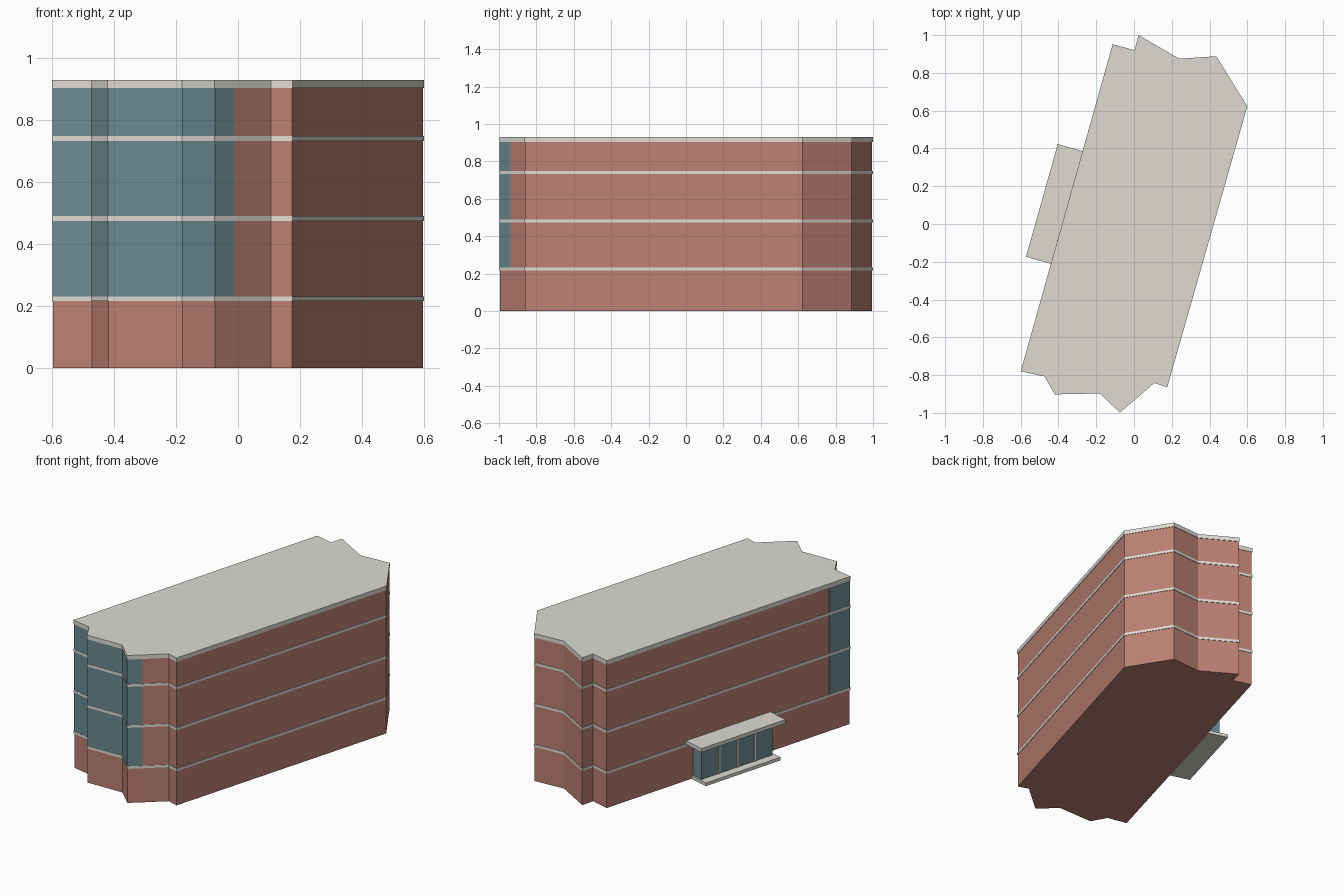
import bpy, bmesh
from mathutils import Vector

if "Cube" in bpy.data.objects:
    bpy.data.objects.remove(bpy.data.objects["Cube"])


def material(name, rgb):
    m = bpy.data.materials.new(name)
    m.diffuse_color = (*rgb, 1)
    m.use_nodes = True
    m.node_tree.nodes["Principled BSDF"].inputs["Base Color"].default_value = m.diffuse_color
    return m


BRICK = material("brick", (0.50, 0.215, 0.17))
GLASS = material("glass", (0.15, 0.26, 0.29))
STONE = material("stone", (0.73, 0.71, 0.65))

# Roof outline, counter-clockwise; points 0 and 6 are where the corner glazing ends
OUTLINE = [Vector(p) for p in [
    (-0.558, -0.631), (-0.60, -0.78), (-0.473, -0.807), (-0.42, -0.902),
    (-0.18, -0.897), (-0.075, -0.998), (-0.01, -0.943), (0.107, -0.842),
    (0.176, -0.864), (0.60, 0.623), (0.436, 0.888), (0.24, 0.875),
    (0.024, 1.0), (0.003, 0.92), (-0.113, 0.952)]]


def inset(pts, d):
    """Move every side of a counter-clockwise outline inwards by d, mitred."""
    out = []
    for i, p in enumerate(pts):
        e1 = (p - pts[i - 1]).normalized()
        e2 = (pts[(i + 1) % len(pts)] - p).normalized()
        n1, n2 = Vector((-e1.y, e1.x)), Vector((-e2.y, e2.x))
        out.append(p + (n1 + n2) * (d / (1 + n1.dot(n2))))
    return out


def finish(bm, name, mat):
    bmesh.ops.recalc_face_normals(bm, faces=bm.faces)
    me = bpy.data.meshes.new(name)
    bm.to_mesh(me)
    bm.free()
    me.materials.append(mat)
    ob = bpy.data.objects.new(name, me)
    bpy.context.collection.objects.link(ob)
    return ob


def prism(name, pts, z0, z1, mat):
    bm = bmesh.new()
    f = bm.faces.new([bm.verts.new((p[0], p[1], z0)) for p in pts])
    r = bmesh.ops.extrude_face_region(bm, geom=[f], use_keep_orig=True)
    vs = [v for v in r["geom"] if isinstance(v, bmesh.types.BMVert)]
    bmesh.ops.translate(bm, vec=(0, 0, z1 - z0), verts=vs)
    return finish(bm, name, mat)


def ribbon(name, outer, inner, z0, z1, mat, closed):
    """Thin wall strip following an outline."""
    bm = bmesh.new()
    rings = [[bm.verts.new((*p, z)) for p, z in ((o, z0), (o, z1), (i, z1), (i, z0))]
             for o, i in zip(outer, inner)]
    n = len(rings)
    for k in range(n if closed else n - 1):
        a, b = rings[k], rings[(k + 1) % n]
        for j in range(4):
            m = (j + 1) % 4
            bm.faces.new((a[j], b[j], b[m], a[m]))
    if not closed:
        bm.faces.new(rings[0])
        bm.faces.new(rings[-1])
    return finish(bm, name, mat)


# Brick body and roof slab
wall = inset(OUTLINE, 0.003)
pane = inset(OUTLINE, 0.0015)
prism("brick_body", wall, 0, 0.904, BRICK)
prism("roof_slab", OUTLINE, 0.904, 0.93, STONE)

# Stone floor bands and corner glazing on each upper storey
bands = [(0.216, 0.232), (0.474, 0.490), (0.732, 0.748)]
tops = [0.474, 0.732, 0.904]
for i, (z0, z1) in enumerate(bands):
    ribbon(f"floor_band_{i + 1}", OUTLINE, wall, z0, z1, STONE, True)
    ribbon(f"corner_glazing_{i + 1}", pane[:7], wall[:7], z1, tops[i], GLASS, False)

# Entrance on the left wall: u runs along the wall, d outwards from it
A = Vector((-0.272, 0.386))
U = Vector((-0.271, -0.963)).normalized()
D = Vector((U.y, -U.x))


def wall_box(name, u0, u1, d0, d1, z0, z1, mat):
    pts = [A + U * u + D * d for u, d in ((u0, d0), (u1, d0), (u1, d1), (u0, d1))]
    return prism(name, pts, z0, z1, mat)


wall_box("entrance_step", 0.04, 0.59, 0, 0.127, 0, 0.02, STONE)
wall_box("entrance_glass", 0.05, 0.575, 0, 0.075, 0.02, 0.228, GLASS)
wall_box("entrance_canopy", 0, 0.62, 0, 0.137, 0.228, 0.252, STONE)
for i in range(1, 4):
    u = 0.05 + 0.525 * i / 4
    wall_box(f"entrance_mullion_{i}", u - 0.005, u + 0.005, 0.07, 0.081, 0.02, 0.228, STONE)
